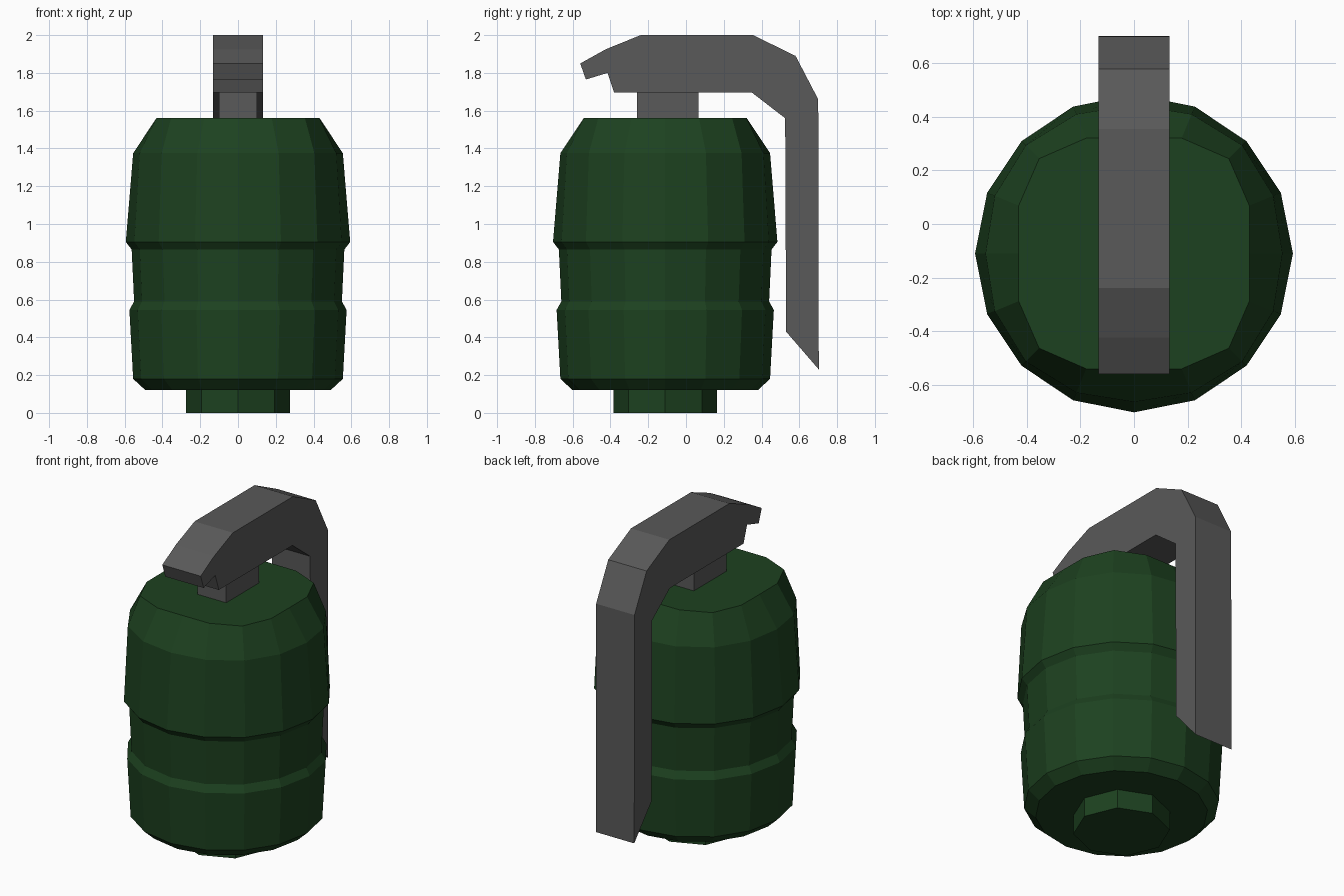
import bpy, bmesh
from math import cos, sin, pi

if "Cube" in bpy.data.objects:
    bpy.data.objects.remove(bpy.data.objects["Cube"])

BODY_Y = -0.11


def material(name, rgb):
    m = bpy.data.materials.new(name)
    m.diffuse_color = (*rgb, 1)
    m.use_nodes = True
    m.node_tree.nodes["Principled BSDF"].inputs["Base Color"].default_value = m.diffuse_color
    return m


def finish(name, bm, mat):
    bmesh.ops.recalc_face_normals(bm, faces=bm.faces)
    mesh = bpy.data.meshes.new(name)
    bm.to_mesh(mesh)
    bm.free()
    mesh.materials.append(mat)
    obj = bpy.data.objects.new(name, mesh)
    bpy.context.collection.objects.link(obj)
    return obj


def lathe(name, profile, sides, mat):
    """Stack of rings; each profile row is radius, height, diagonal bulge."""
    bm = bmesh.new()
    rings = []
    for r, z, bulge in profile:
        ring = []
        for i in range(sides):
            a = 2 * pi * i / sides
            k = r * (1 + bulge * sin(2 * a) ** 2)
            ring.append(bm.verts.new((k * cos(a), BODY_Y + k * sin(a), z)))
        rings.append(ring)
    for low, high in zip(rings, rings[1:]):
        for i in range(sides):
            j = (i + 1) % sides
            bm.faces.new((low[i], low[j], high[j], high[i]))
    bm.faces.new(rings[0][::-1])
    bm.faces.new(rings[-1])
    return finish(name, bm, mat)


def extrude_side(name, outline, half_width, mat):
    """Side outline (y, z) extruded symmetrically across x."""
    bm = bmesh.new()
    face = bm.faces.new([bm.verts.new((-half_width, y, z)) for y, z in outline])
    new = bmesh.ops.extrude_face_region(bm, geom=[face])["geom"]
    bmesh.ops.translate(bm, vec=(2 * half_width, 0, 0),
                        verts=[v for v in new if isinstance(v, bmesh.types.BMVert)])
    return finish(name, bm, mat)


green = material("dark_green", (0.012, 0.053, 0.014))
grey = material("dark_grey", (0.1, 0.1, 0.1))

# Ribbed 16-sided body with a slightly squared top edge
lathe("body", [(0.49, 0.12, 0), (0.555, 0.18, 0), (0.575, 0.545, 0), (0.55, 0.59, 0),
               (0.563, 0.865, 0), (0.594, 0.905, 0), (0.555, 1.375, 0.03),
               (0.432, 1.56, 0.16)], 16, green)

# Octagonal base plug
lathe("base_plug", [(0.275, 0, 0), (0.275, 0.14, 0)], 8, green)

# Neck block between body and lever
extrude_side("neck", [(-0.26, 1.54), (0.065, 1.54), (0.065, 1.71), (-0.26, 1.71)], 0.1, grey)

# Hooked lever running over the top and down the back
extrude_side("lever", [(-0.56, 1.85), (-0.425, 1.925), (-0.24, 2.0), (0.355, 2.0),
                       (0.58, 1.89), (0.70, 1.66), (0.703, 0.23), (0.53, 0.43),
                       (0.525, 1.56), (0.35, 1.695), (-0.38, 1.695), (-0.415, 1.8),
                       (-0.53, 1.765)], 0.133, grey)
